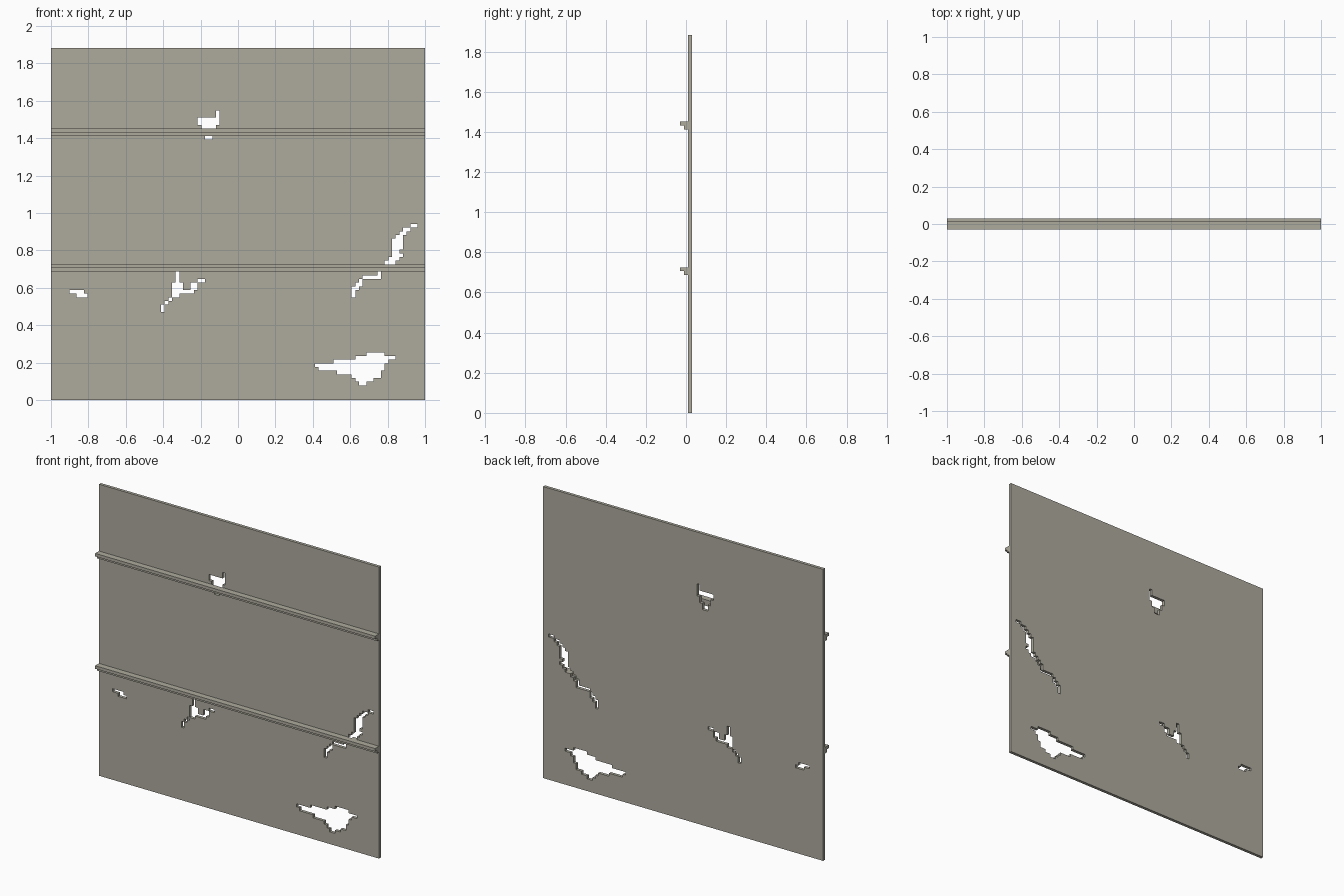
import bpy
import bmesh

old = bpy.data.objects.get("Cube")
if old:
    bpy.data.objects.remove(old, do_unlink=True)

COLS, ROWS = 102, 96
U = 2.0 / COLS            # block size
Y_FRONT, Y_BACK = U / 2, 1.5 * U

mat = bpy.data.materials.new("grey beige plaster")
mat.use_nodes = True
colour = (0.42, 0.405, 0.34, 1.0)
mat.diffuse_color = colour
bsdf = next(n for n in mat.node_tree.nodes if n.type == 'BSDF_PRINCIPLED')
bsdf.inputs["Base Color"].default_value = colour
bsdf.inputs["Roughness"].default_value = 0.9


def finish(name, bm):
    bmesh.ops.recalc_face_normals(bm, faces=bm.faces)
    mesh = bpy.data.meshes.new(name)
    bm.to_mesh(mesh)
    bm.free()
    mesh.materials.append(mat)
    obj = bpy.data.objects.new(name, mesh)
    bpy.context.collection.objects.link(obj)
    return obj


# Broken holes: (first column, last column, first row, last row), in blocks
upper_hole = [(45, 45, 77, 78), (40, 45, 75, 76), (41, 44, 73, 74), (42, 43, 71, 72)]
left_hole = [(5, 8, 29, 29), (7, 9, 28, 28)]
middle_crack = [(34, 34, 32, 34), (33, 35, 30, 31), (33, 38, 29, 29), (33, 34, 28, 28),
                (32, 32, 27, 27), (31, 31, 26, 26), (30, 30, 24, 25),
                (38, 39, 30, 31), (40, 41, 32, 32)]
right_crack = [(82, 82, 28, 30), (83, 83, 30, 31), (84, 84, 31, 32), (85, 88, 33, 33),
               (89, 89, 33, 34), (89, 90, 35, 35), (90, 91, 36, 36), (91, 93, 37, 37),
               (92, 94, 38, 38), (93, 95, 39, 39), (93, 94, 40, 40), (93, 95, 41, 43),
               (94, 95, 44, 44), (95, 96, 45, 45), (96, 97, 46, 46), (98, 99, 47, 47)]
bottom_hole = [(86, 90, 12, 12), (83, 93, 11, 11), (77, 91, 10, 10), (72, 90, 9, 9),
               (73, 90, 8, 8), (78, 89, 7, 7), (82, 89, 6, 6), (83, 87, 5, 5),
               (84, 85, 4, 4)]
holes = upper_hole + left_hole + middle_crack + right_crack + bottom_hole

# Wall panel: a grid cut along the hole edges, open at the holes, then thickened
xs = sorted({0, COLS} | {h[0] for h in holes} | {h[1] + 1 for h in holes})
zs = sorted({0, ROWS} | {h[2] for h in holes} | {h[3] + 1 for h in holes})
bm = bmesh.new()
grid = {(c, r): bm.verts.new((c * U - 1, Y_FRONT, r * U)) for c in xs for r in zs}
for c0, c1 in zip(xs, xs[1:]):
    for r0, r1 in zip(zs, zs[1:]):
        if not any(a <= c0 <= b and lo <= r0 <= hi for a, b, lo, hi in holes):
            bm.faces.new([grid[c0, r0], grid[c1, r0], grid[c1, r1], grid[c0, r1]])
bmesh.ops.delete(bm, geom=[v for v in bm.verts if not v.link_faces], context='VERTS')
result = bmesh.ops.extrude_face_region(bm, geom=bm.faces[:], use_keep_orig=True)
back = [g for g in result["geom"] if isinstance(g, bmesh.types.BMVert)]
bmesh.ops.translate(bm, verts=back, vec=(0, Y_BACK - Y_FRONT, 0))
finish("wall_panel", bm)


# Stepped rails: an L profile swept across the full width
def rail(name, top_row):
    z = top_row * U
    profile = [(Y_FRONT, z), (Y_FRONT - 2 * U, z), (Y_FRONT - 2 * U, z - U),
               (Y_FRONT - U, z - U), (Y_FRONT - U, z - 2 * U), (Y_FRONT, z - 2 * U)]
    bm = bmesh.new()
    end = bm.faces.new([bm.verts.new((-1, y, h)) for y, h in profile])
    result = bmesh.ops.extrude_face_region(bm, geom=[end], use_keep_orig=True)
    moved = [g for g in result["geom"] if isinstance(g, bmesh.types.BMVert)]
    bmesh.ops.translate(bm, verts=moved, vec=(2, 0, 0))
    finish(name, bm)


rail("upper_rail", 74)
rail("lower_rail", 37)
